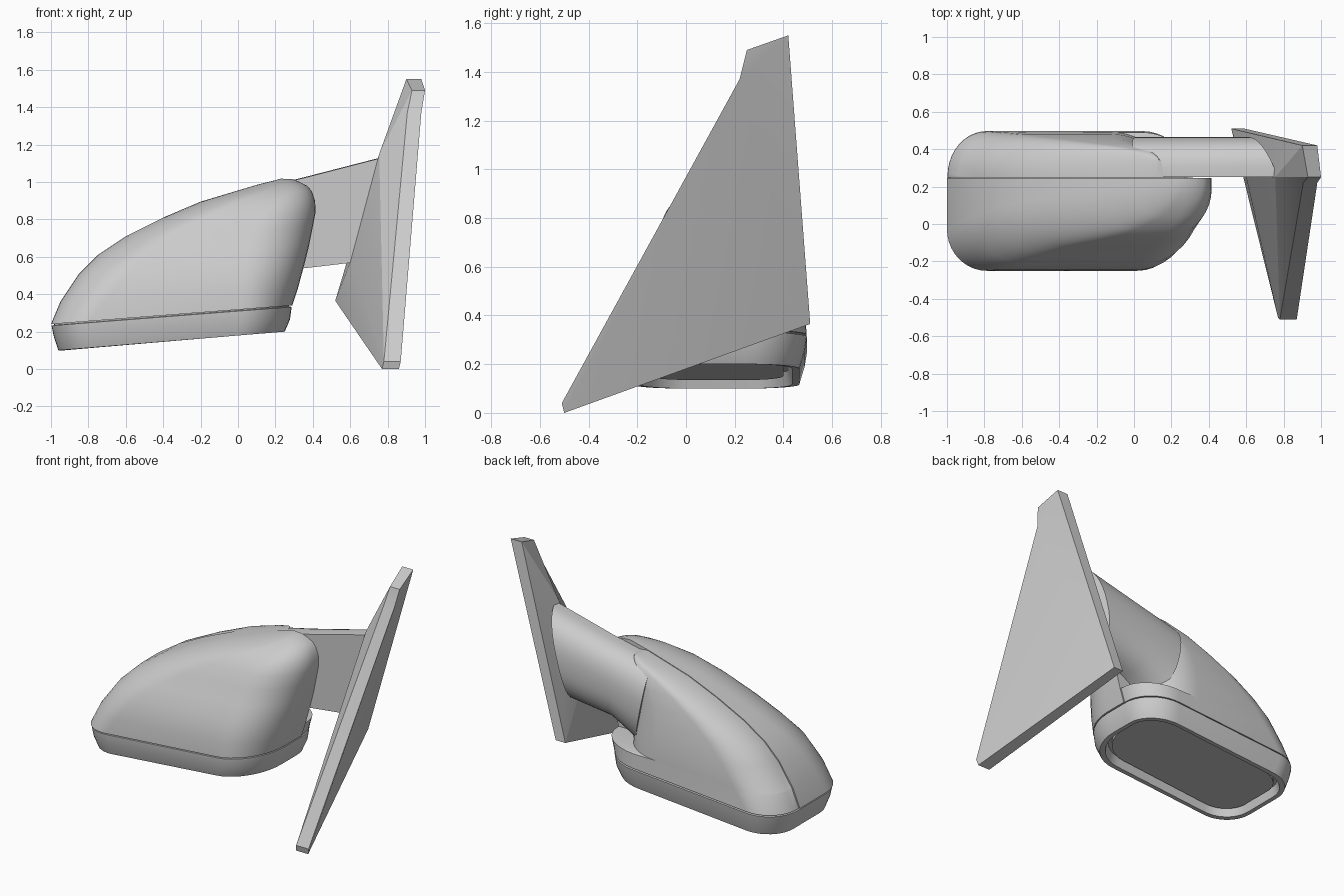
import bpy
import bmesh
import math

old = bpy.data.objects.get("Cube")
if old:
    bpy.data.objects.remove(old)

grey = bpy.data.materials.new("plain_grey")
grey.use_nodes = True
grey.diffuse_color = (0.6, 0.6, 0.6, 1)
grey.node_tree.nodes["Principled BSDF"].inputs["Base Color"].default_value = grey.diffuse_color

SEAM = 0.245    # depth where the two shells meet
STEPS = 10      # segments per rounded corner


def finish(name, bm, angle):
    bmesh.ops.recalc_face_normals(bm, faces=bm.faces[:])
    mesh = bpy.data.meshes.new(name)
    bm.to_mesh(mesh)
    bm.free()
    obj = bpy.data.objects.new(name, mesh)
    bpy.context.collection.objects.link(obj)
    mesh.materials.append(grey)
    bpy.ops.object.select_all(action='DESELECT')
    obj.select_set(True)
    bpy.context.view_layer.objects.active = obj
    bpy.ops.object.shade_smooth_by_angle(angle=math.radians(angle))


def loft(name, rings, angle=35):
    bm = bmesh.new()
    loops = [[bm.verts.new(p) for p in ring] for ring in rings]
    for a, b in zip(loops, loops[1:]):
        for i in range(len(a)):
            j = (i + 1) % len(a)
            bm.faces.new((a[i], a[j], b[j], b[i]))
    bm.faces.new(loops[0])
    bm.faces.new(loops[-1])
    finish(name, bm, angle)


def mix(a, b, t):
    return a + (b - a) * t


def half_outline(level, back, soft=0.0, gap=0.0):
    """Half of a rounded outline, from right to left, on a plane tilted along x."""
    x0, z0, x1, z1, front_y, back_y = level
    cx, w = (x0 + x1) / 2, (x1 - x0) / 2
    edge = SEAM + (gap if back else 0)
    depth = (back_y if back else front_y) - edge
    # corner size as a share of the half width and the depth
    right = (.38, .95) if back else (.42, .68)
    left = (.33, .95) if back else (.33, .45)
    plan = [(1, 0)]
    for side, (fx, fy) in ((1, right), (-1, left)):
        fx, fy = mix(fx, .95, soft), mix(fy, .95, soft)
        arc = [math.pi / 2 * i / STEPS for i in range(STEPS + 1)]
        for a in arc if side > 0 else reversed(arc):
            plan.append((side * (1 - fx + fx * math.cos(a)), 1 - fy + fy * math.sin(a)))
    plan.append((-1, 0))
    return [(cx + w * u, edge + depth * v, mix(z0, z1, (u + 1) / 2)) for u, v in plan]


def full_outline(level):
    front = half_outline(level, False)
    back = half_outline(level, True)
    return front + back[-2:0:-1]


def inset(level, d, lift=0.0):
    x0, z0, x1, z1, f, b = level
    return (x0 + d, z0 + lift, x1 - d, z1 + lift, f + d, b - d)


# Housing levels: left x, left z, right x, right z, front y, back y
levels = [
    (-1, .24, .29, .34, -.25, .5),
    (-.95, .36, .32, .43, -.245, .495),
    (-.85, .51, .355, .56, -.215, .485),
    (-.75, .61, .38, .66, -.165, .47),
    (-.6, .71, .4, .76, -.12, .455),
    (-.4, .81, .415, .84, -.08, .435),
    (-.2, .895, .412, .9, -.03, .415),
    (0, .955, .395, .95, .04, .385),
    (.1, .985, .37, .98, .1, .35),
    (.18, 1.005, .33, 1, .15, .33),
    (.23, 1.018, .29, 1.015, .21, .29),
]
last = len(levels) - 1
loft("front_shell", [half_outline(l, False, i / last) for i, l in enumerate(levels)], 40)

# Back shell: stops at a low ledge under the arm
back_levels = levels[:2] + [l[:2] + (.16,) + l[3:] for l in levels[1:-2]]
loft("back_shell", [half_outline(inset(l, .005), True, i / last, .004)
                    for i, l in enumerate(back_levels)], 40)

# Lower rim with a fine groove above and a recessed opening
rim_low = (-.96, .1, .25, .2, -.22, .465)
loft("lower_rim", [full_outline(l) for l in (
    inset(levels[0], .016, .004), inset(levels[0], .016, -.005),
    inset(levels[0], .003, -.008),
    (-.985, .175, .278, .265, -.243, .487), rim_low,
    inset(rim_low, .03), inset(rim_low, .045, .06))])

# Reflecting plate inside the rim
loft("mirror_glass", [full_outline(inset(rim_low, .065, h)) for h in (.035, .065)])


def power(v, n):
    return math.copysign(abs(v) ** (2 / n), v)


# Arm: flat front, rounded top and back, sheared to meet the base plate
def arm_ring(x, lean, low, high):
    mid, r = (low + high) / 2, (high - low) / 2
    ring = []
    for i in range(2 * STEPS + 1):
        a = math.pi * i / (2 * STEPS)
        y = .25 + .215 * power(max(math.sin(a), 0), 2.7)
        z = mid + r * power(math.cos(a), 2.4)
        ring.append((x + lean * (z - low) - .4 * (y - .25), y, z))
    return ring


loft("arm", [arm_ring(.15, -.2, .43, .955), arm_ring(.32, .05, .535, 1.02),
             arm_ring(.62, .27, .57, 1.13)])

# Base plate: outline as (outer x, thickness, y, z)
outline = [(.87, .09, -.51, .04), (.86, .09, -.5, 0), (.59, .07, .51, .365),
           (.98, .08, .42, 1.55), (1, .07, .25, 1.49), (.98, .075, .22, 1.37)]
bm = bmesh.new()
outer = [bm.verts.new((x, y, z)) for x, t, y, z in outline]
inner = [bm.verts.new((x - t, y, z)) for x, t, y, z in outline]
low_foot = bm.verts.new((.6, .25, .57))
high_foot = bm.verts.new((.755, .25, 1.15))
bm.faces.new(outer)
count = len(outer)
for i in range(count):
    j = (i + 1) % count
    bm.faces.new((outer[i], outer[j], inner[j], inner[i]))
    # inner side rises towards the arm
    bm.faces.new((inner[i], inner[j], low_foot if i < 2 else high_foot))
bm.faces.new((inner[2], high_foot, low_foot))
bm.faces.new((inner[0], low_foot, high_foot))
bmesh.ops.triangulate(bm, faces=[f for f in bm.faces if len(f.verts) > 4])
finish("base_plate", bm, 15)
